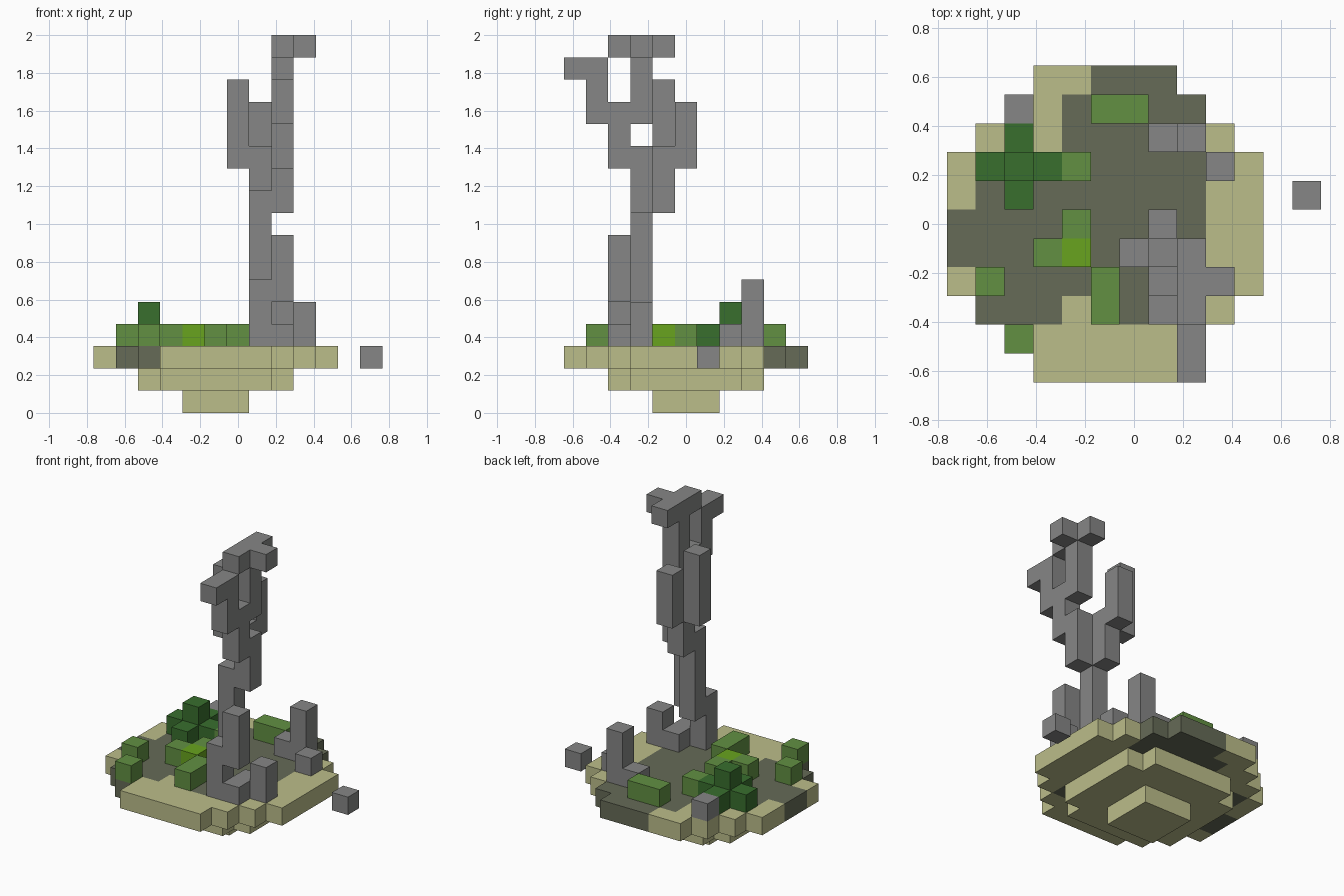
import bpy
import bmesh
from mathutils import Vector

cube = bpy.data.objects.get("Cube")
if cube:
    bpy.data.objects.remove(cube)

CELL = 2 / 17
ORIGIN = Vector((-6.5, -5.5, 0))


def material(name, *rgb):
    mat = bpy.data.materials.new(name)
    mat.use_nodes = True
    color = (*rgb, 1)
    mat.diffuse_color = color
    node = next(n for n in mat.node_tree.nodes if n.type == "BSDF_PRINCIPLED")
    node.inputs["Base Color"].default_value = color
    node.inputs["Roughness"].default_value = 0.9
    return mat


sand = material("sand", .50, .51, .255)
mud = material("mud", .133, .147, .095)
stone = material("dead_wood_grey", .238, .24, .238)
grass = material("grass_green", .122, .279, .055)
leaf = material("leaf_dark_green", .04, .156, .027)
lime = material("lime_green", .138, .367, .013)


def span(value):
    """An index, or an inclusive (first, last) pair."""
    first, last = value if isinstance(value, tuple) else (value, value)
    return range(first, last + 1)


def block(x, y, z):
    return {(i, j, k) for i in span(x) for j in span(y) for k in span(z)}


def disc(radius, reach, level):
    """Square with stepped corners around the island centre."""
    side = (5 - radius, 5 + radius)
    return {c for c in block(side, side, level)
            if abs(c[0] - 5) + abs(c[1] - 5) <= reach}


# Each part is (name, material, set of grid cells)
parts = []


def part(name, mat, *blocks):
    parts.append((name, mat, set().union(*blocks)))


# Island: three stepped tiers, with a muddy patch set in the top one
top = disc(5, 7, 2)
patch = set().union(
    block(2, 1, 2), block((1, 3), 2, 2), block((5, 8), 2, 2),
    block((1, 8), 3, 2), block((0, 8), (4, 5), 2), block((1, 8), (6, 7), 2),
    block((4, 8), (8, 9), 2), block((5, 7), 10, 2))
part("island_sand", sand, disc(1, 2, 0), disc(3, 5, 1), top - patch)
part("island_mud", mud, top & patch)

# Dead tree: roots, trunk and branches
part("tree_roots", stone, block(7, 2, (3, 5)), block(8, (2, 3), 3),
     block(9, 3, (3, 4)))
part("tree_stub", stone, block(8, 2, (5, 7)))
part("tree_trunk", stone, block(7, 3, (5, 9)), block(8, 3, (9, 11)),
     block(7, 4, (9, 11)))
part("front_branch", stone, block(8, 2, (11, 13)), block(8, 1, (13, 15)),
     block(8, 0, 15))
part("top_branch", stone, block(8, 3, (13, 16)), block(8, (2, 4), 16),
     block(9, 3, 16))
part("right_branch", stone, block(6, 4, (11, 14)))
part("back_branch", stone, block(7, 5, (11, 13)))

# Loose rocks and stump
part("back_stump", stone, block(8, 8, (3, 5)), block(7, 8, 3))
part("side_rock", stone, block(9, 7, 3))
part("back_rock", stone, block(2, 9, 3))
part("floating_rock", stone, block(12, 6, 2))

# Plants
part("leafy_bush", leaf, block((1, 3), 7, 3), block(2, (6, 8), 3),
     block(2, 7, 4))
part("back_grass", grass, block((5, 6), 9, 3))
part("bush_grass", grass, block(4, 7, 3))
part("flower_grass", grass, block(4, 5, 3), block(3, 4, 3))
part("flower", lime, block(4, 4, 3))
part("front_grass", grass, block(5, (2, 3), 3))
part("edge_grass", grass, block(1, 3, 3))
part("corner_grass", grass, block(2, 1, 3))


def build(name, mat, cells, filled):
    """Skin the cells, leaving out faces buried against other cells."""
    bm = bmesh.new()
    for cell in cells:
        for axis in range(3):
            for sign in (-1, 1):
                near = list(cell)
                near[axis] += sign
                if tuple(near) in filled:
                    continue
                normal, u, v = Vector(), Vector(), Vector()
                normal[axis] = sign / 2
                u[(axis + 1) % 3] = sign / 2
                v[(axis + 2) % 3] = 1 / 2
                mid = Vector(cell) + ORIGIN + Vector((.5, .5, .5)) + normal
                ring = (mid - u - v, mid + u - v, mid + u + v, mid - u + v)
                bm.faces.new([bm.verts.new(p * CELL) for p in ring])
    bmesh.ops.remove_doubles(bm, verts=bm.verts, dist=CELL / 100)
    bmesh.ops.dissolve_limit(bm, angle_limit=.01, verts=bm.verts,
                             edges=bm.edges)
    mesh = bpy.data.meshes.new(name)
    bm.to_mesh(mesh)
    bm.free()
    mesh.materials.append(mat)
    bpy.context.collection.objects.link(bpy.data.objects.new(name, mesh))


everything = set().union(*(cells for _, _, cells in parts))
for name, mat, cells in parts:
    build(name, mat, cells, everything)
